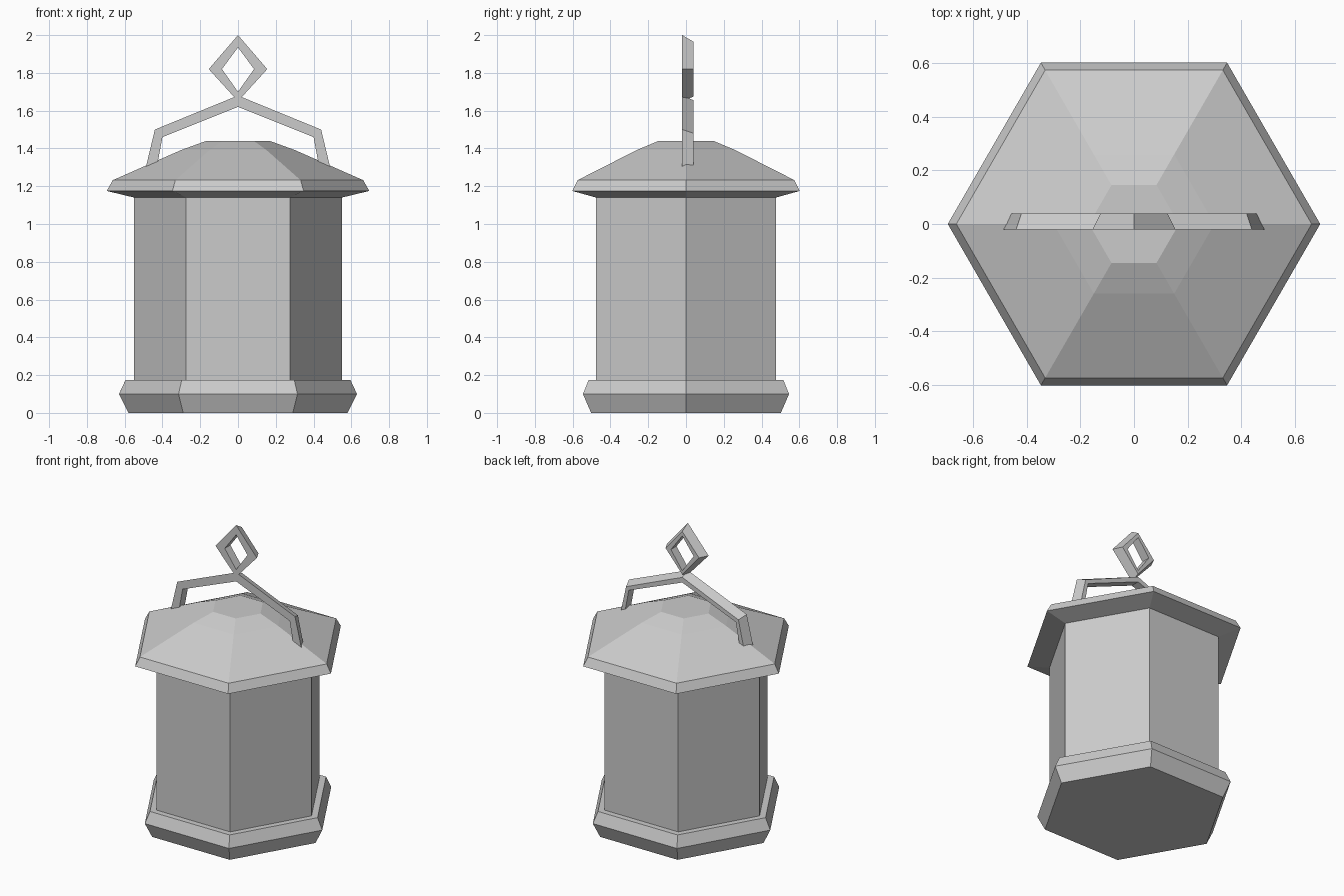
import bpy, bmesh, math

if "Cube" in bpy.data.objects:
    bpy.data.objects.remove(bpy.data.objects["Cube"])

grey = bpy.data.materials.new("grey metal")
grey.diffuse_color = (0.6, 0.6, 0.6, 1)
grey.use_nodes = True
grey.node_tree.nodes["Principled BSDF"].inputs["Base Color"].default_value = grey.diffuse_color


def finish(name, bm):
    bmesh.ops.recalc_face_normals(bm, faces=bm.faces)
    mesh = bpy.data.meshes.new(name)
    bm.to_mesh(mesh)
    bm.free()
    mesh.materials.append(grey)
    obj = bpy.data.objects.new(name, mesh)
    bpy.context.collection.objects.link(obj)
    return obj


def hex_stack(name, profile, cap_bottom=False, cap_top=False):
    """Six-sided solid from (radius, z) rings, with corners on the x axis."""
    bm = bmesh.new()
    rings = [[bm.verts.new((r * math.cos(k * math.pi / 3),
                            r * math.sin(k * math.pi / 3), z)) for k in range(6)]
             for r, z in profile]
    for a, b in zip(rings, rings[1:]):
        for k in range(6):
            n = (k + 1) % 6
            bm.faces.new((a[k], a[n], b[n], b[k]))
    if cap_bottom:
        bm.faces.new(rings[0][::-1])
    if cap_top:
        bm.faces.new(rings[-1])
    return finish(name, bm)


def bar(name, outer_front, outer_back, inner, closed=False):
    """Flat bar between outer and inner (x, z) outlines; its outside slopes inward to the back."""
    bm = bmesh.new()
    y0, y1 = -0.02, 0.04
    sections = [[bm.verts.new((x, y, z)) for (x, z), y in
                 ((of, y0), (ob, y1), (i, y1), (i, y0))]
                for of, ob, i in zip(outer_front, outer_back, inner)]
    following = sections[1:] + sections[:1] if closed else sections[1:]
    for a, b in zip(sections, following):
        for k in range(4):
            n = (k + 1) % 4
            bm.faces.new((a[k], a[n], b[n], b[k]))
    if not closed:
        bm.faces.new(sections[0])
        bm.faces.new(sections[-1][::-1])
    return finish(name, bm)


def mirrored(half):
    """Complete a right-hand outline ending on the centre line."""
    return half + [(-x, z) for x, z in half[-2::-1]]


def diamond(half_width, top, bottom):
    return [(0, top), (half_width, 1.82), (0, bottom), (-half_width, 1.82)]


# Lantern body, base and roof
hex_stack("base", [(0.58, 0), (0.63, 0.10), (0.595, 0.175), (0.55, 0.175)], cap_bottom=True)
hex_stack("body", [(0.55, 0.175), (0.55, 1.14)])
hex_stack("roof", [(0.55, 1.14), (0.695, 1.175), (0.663, 1.232), (0.30, 1.392), (0.168, 1.44)],
          cap_top=True)

# Carrying handle and hanging ring
bar("handle",
    mirrored([(0.488, 1.30), (0.44, 1.50), (0, 1.68)]),
    mirrored([(0.46, 1.30), (0.42, 1.48), (0, 1.655)]),
    mirrored([(0.43, 1.30), (0.40, 1.46), (0, 1.62)]))
bar("hanging_ring", diamond(0.155, 2.0, 1.65), diamond(0.125, 1.965, 1.675),
    diamond(0.085, 1.935, 1.70), closed=True)
